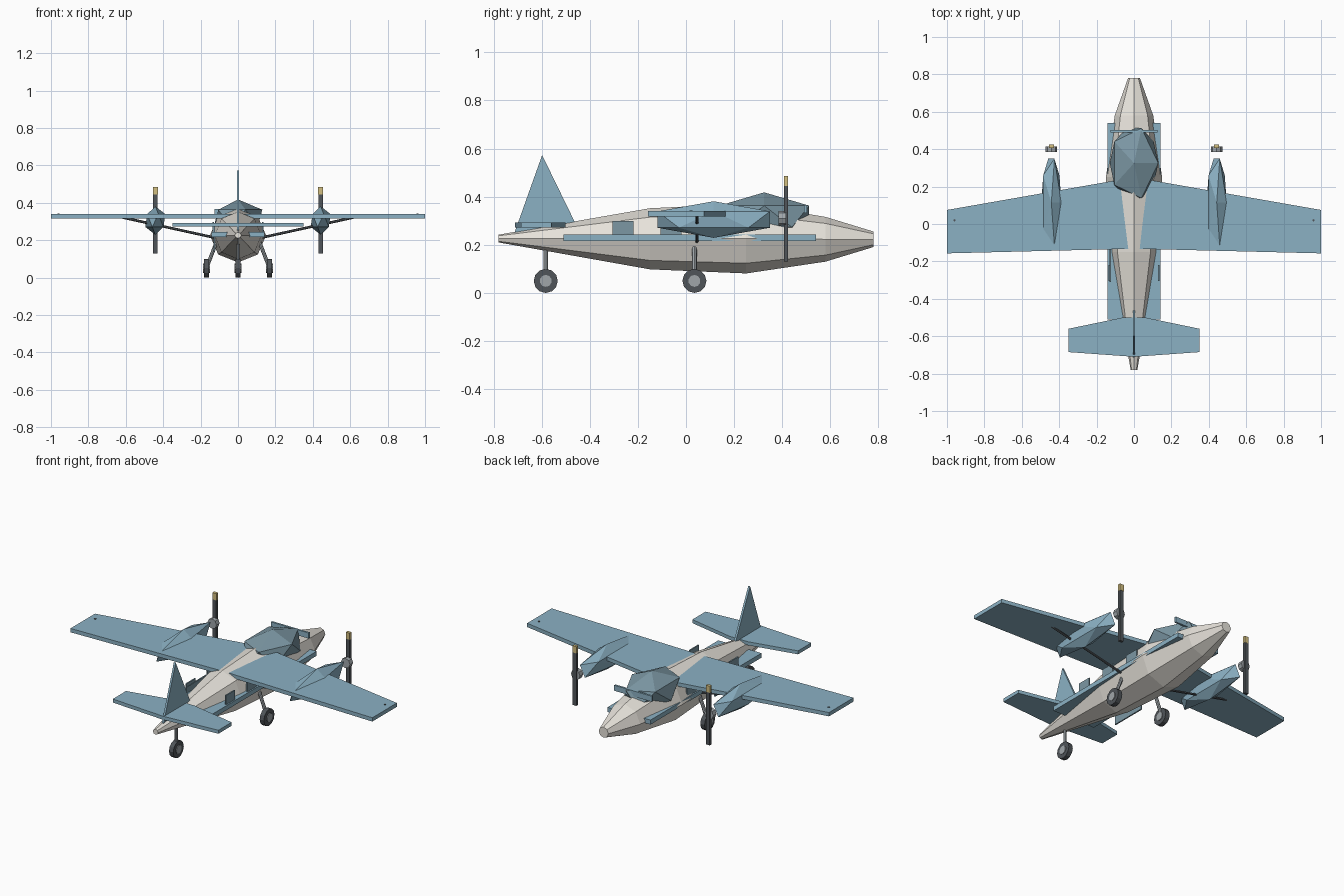
import bpy, bmesh, math
from mathutils import Vector

if "Cube" in bpy.data.objects:
    bpy.data.objects.remove(bpy.data.objects["Cube"])


def mat(name, c):
    m = bpy.data.materials.new(name)
    m.diffuse_color = (*c, 1)
    m.use_nodes = True
    m.node_tree.nodes["Principled BSDF"].inputs["Base Color"].default_value = m.diffuse_color
    return m


CREAM = mat("cream", (0.80, 0.77, 0.71))
BLUE = mat("blue", (0.26, 0.44, 0.55))
GLASS = mat("glass", (0.20, 0.31, 0.37))
DARK = mat("dark", (0.08, 0.09, 0.10))
STEEL = mat("steel", (0.35, 0.38, 0.40))
GOLD = mat("gold", (0.65, 0.52, 0.22))


def add(name, bm, m):
    bmesh.ops.recalc_face_normals(bm, faces=bm.faces)
    me = bpy.data.meshes.new(name)
    bm.to_mesh(me)
    bm.free()
    me.materials.append(m)
    o = bpy.data.objects.new(name, me)
    bpy.context.collection.objects.link(o)
    return o


def box(name, lo, hi, m):
    bm = bmesh.new()
    bmesh.ops.create_cube(bm, size=1)
    for v in bm.verts:
        v.co = Vector([(a + b) / 2 + c * (b - a) for a, b, c in zip(lo, hi, v.co)])
    return add(name, bm, m)


def rod(name, a, b, r, m, n=8):
    a, b = Vector(a), Vector(b)
    bm = bmesh.new()
    bmesh.ops.create_cone(bm, cap_ends=True, segments=n, radius1=r, radius2=r, depth=(b - a).length)
    bm.transform((b - a).to_track_quat('Z', 'Y').to_matrix().to_4x4())
    bmesh.ops.translate(bm, vec=(a + b) / 2, verts=bm.verts)
    return add(name, bm, m)


def gem(name, c, s, m):
    bm = bmesh.new()
    bmesh.ops.create_icosphere(bm, subdivisions=1, radius=1)
    bmesh.ops.scale(bm, vec=s, verts=bm.verts)
    bmesh.ops.translate(bm, vec=c, verts=bm.verts)
    return add(name, bm, m)


def plate(name, pts, extrude, m):
    bm = bmesh.new()
    f = bm.faces.new([bm.verts.new(p) for p in pts])
    r = bmesh.ops.extrude_face_region(bm, geom=[f])
    bmesh.ops.translate(bm, vec=extrude, verts=[v for v in r["geom"] if isinstance(v, bmesh.types.BMVert)])
    # the extrusion keeps the starting face as the closing cap
    if f not in bm.faces[:]:
        bm.faces.ensure_lookup_table()
    return add(name, bm, m)


def planform(name, half, z, t, m):
    pts = half + [(-x, y) for x, y in reversed(half) if x > 0]
    plate(name, [(x, y, z) for x, y in pts], (0, 0, t), m)


# Fuselage: eight-sided loft (y, half width, half height, centre height)
bm = bmesh.new()
rings = []
for y, rx, rz, zc in [(-.78, .018, .016, .226), (-.15, .125, .127, .225), (.25, .15, .145, .226),
                      (.58, .103, .093, .223), (.78, .032, .032, .223)]:
    rings.append([bm.verts.new((rx * math.cos(k * math.pi / 4), y, zc + rz * math.sin(k * math.pi / 4)))
                  for k in range(8)])
for a, b in zip(rings, rings[1:]):
    for k in range(8):
        bm.faces.new((a[k], a[(k + 1) % 8], b[(k + 1) % 8], b[k]))
bm.faces.new(rings[0])
bm.faces.new(rings[-1])
add("fuselage", bm, CREAM)

# Canopy and windscreen frame
gem("canopy", (0, .325, .318), (.145, .22, .10), GLASS)
box("windscreen_frame", (-.125, .49, .333), (.125, .502, .366), BLUE)

# Wing, tailplane and fin
planform("wing", [(0, -.132), (1, -.157), (1, .075), (0, .25)], .317, .023, BLUE)
planform("tailplane", [(0, -.71), (.35, -.685), (.35, -.56), (.06, -.5), (0, -.5)], .272, .021, BLUE)
plate("fin", [(-.006, -.715, .245), (-.006, -.46, .29), (-.006, -.598, .573)], (.012, 0, 0), BLUE)

# Side stripe slab and left cargo door
box("side_stripe", (-.143, -.51, .216), (.143, .54, .243), BLUE)
box("cargo_door", (-.132, -.31, .14), (-.124, -.09, .28), GLASS)


def wheel(label, x, y):
    rod(label + "_tyre", (x - .014, y, .05), (x + .014, y, .05), .05, DARK, 12)
    rod(label + "_hub", (x - .018, y, .05), (x + .018, y, .05), .025, STEEL, 10)


for s, side in ((1, "right"), (-1, "left")):
    # Engine and propeller
    x = .442 * s
    gem(side + "_engine_pod", (x, .115, .305), (.06, .275, .076), BLUE)
    rod(side + "_propeller_hub", (x, .385, .31), (x, .415, .31), .03, STEEL)
    box(side + "_propeller_blade", (x - .012, .408, .13), (x + .012, .424, .45), DARK)
    box(side + "_blade_tip", (x - .013, .407, .445), (x + .013, .425, .485), GOLD)
    # Wing strut and tip light
    rod(side + "_wing_strut", (.1 * s, .045, .208), (.62 * s, .045, .322), .007, DARK, 6)
    rod(side + "_tip_light", (.96 * s, .02, .318), (.96 * s, .02, .343), .006, DARK)
    # Main gear
    rod(side + "_gear_leg", (.115 * s, .035, .19), (.165 * s, .035, .06), .01, STEEL)
    wheel(side + "_main", .168 * s, .035)
    # Cabin windows
    for i, y in enumerate((-.262, -.062, .138)):
        box(f"{side}_window_{i}", (.131 * s - .004, y - .043, .238), (.131 * s + .004, y + .043, .298), GLASS)

# Tail wheel
rod("tail_gear_leg", (0, -.583, .21), (0, -.583, .06), .009, STEEL)
wheel("tail", 0, -.583)
